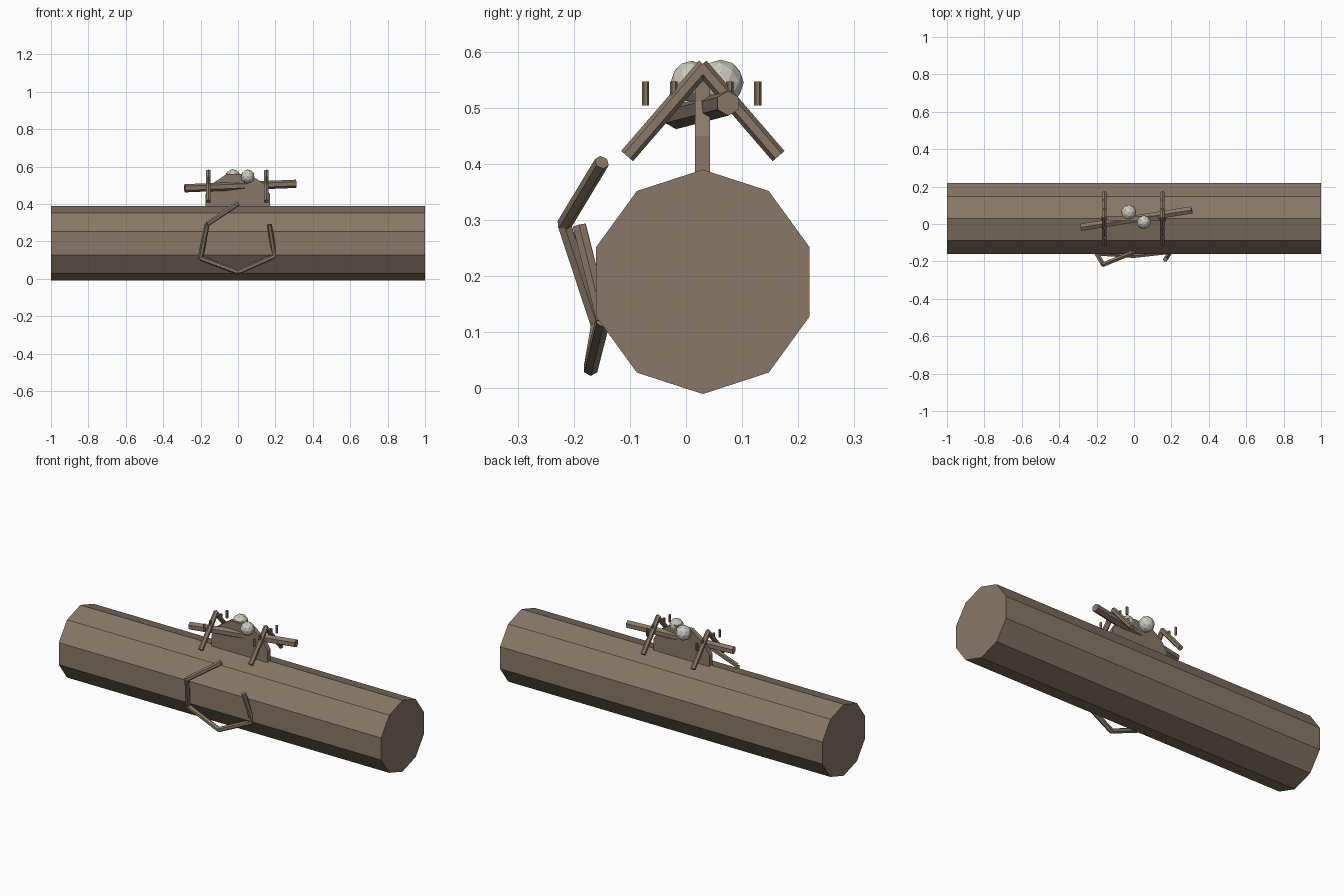
import bpy
import math
from mathutils import Vector

if "Cube" in bpy.data.objects:
    bpy.data.objects.remove(bpy.data.objects["Cube"], do_unlink=True)


def material(name, rgb):
    mat = bpy.data.materials.new(name)
    mat.use_nodes = True
    colour = (*rgb, 1)
    mat.diffuse_color = colour
    mat.node_tree.nodes["Principled BSDF"].inputs["Base Color"].default_value = colour
    return mat


brown = material("bark brown", (0.25, 0.19, 0.135))
pale = material("pale grey", (0.6, 0.58, 0.52))


def rod(name, start, end, radius, sides=6):
    """Straight faceted rod between two points."""
    a, b = Vector(start), Vector(end)
    bpy.ops.mesh.primitive_cylinder_add(vertices=sides, radius=radius,
                                        depth=(b - a).length, location=(a + b) / 2)
    ob = bpy.context.object
    ob.rotation_euler = (b - a).to_track_quat('Z', 'Y').to_euler()
    ob.name = name
    ob.data.materials.append(brown)
    return ob


MID = 0.03  # centre line of the trunk in y

# Trunk: ten-sided prism with flat top and bottom
trunk = rod("trunk", (-1, MID, 0.19), (1, MID, 0.19), 0.2, 10)
trunk.rotation_euler = (math.pi / 2, 0, math.pi / 2)

# Arched upright board on top of the trunk
outline = [(-0.175, 0.37), (0.172, 0.37), (0.172, 0.45), (0.135, 0.51),
           (0.06, 0.56), (-0.06, 0.56), (-0.135, 0.51), (-0.175, 0.45)]
n = len(outline)
verts = [(x, y, z) for y in (0.016, 0.043) for x, z in outline]
faces = [list(range(n)), list(range(2 * n - 1, n - 1, -1))]
faces += [(i, i + n, (i + 1) % n + n, (i + 1) % n) for i in range(n)]
mesh = bpy.data.meshes.new("board")
mesh.from_pydata(verts, [], faces)
mesh.materials.append(brown)
board = bpy.data.objects.new("board", mesh)
bpy.context.collection.objects.link(board)

# Two inverted-V frames, each with small pegs above its legs
for side, x in (("right", -0.158), ("left", 0.152)):
    for end, s in (("front", -1), ("back", 1)):
        rod(f"{side}_{end}_leg", (x, MID - s * 0.004, 0.575),
            (x, MID + s * 0.135, 0.414), 0.014)
        for k, reach in (("inner", 0.05), ("outer", 0.1)):
            y = MID - 0.002 + s * reach
            rod(f"{side}_{end}_{k}_peg", (x, y, 0.504), (x, y, 0.547), 0.0065)

# Slanted crossbar
rod("crossbar", (-0.285, -0.018, 0.484), (0.31, 0.075, 0.508), 0.022)

# Pale balls resting on the bar
for name, spot, radius in (("front_ball", (0.052, 0.01, 0.547), 0.037),
                           ("back_ball", (-0.028, 0.062, 0.545), 0.041)):
    bpy.ops.mesh.primitive_ico_sphere_add(subdivisions=2, radius=radius, location=spot)
    ball = bpy.context.object
    ball.name = name
    ball.data.materials.append(pale)

# Open loop of sticks hanging on the front
loop = [(0, -0.15, 0.403), (-0.165, -0.217, 0.292), (-0.2, -0.157, 0.11),
        (0, -0.17, 0.035), (0.195, -0.148, 0.122), (0.168, -0.19, 0.29)]
for i, (a, b) in enumerate(zip(loop, loop[1:])):
    rod(f"loop_stick_{i + 1}", a, b, 0.0135)
